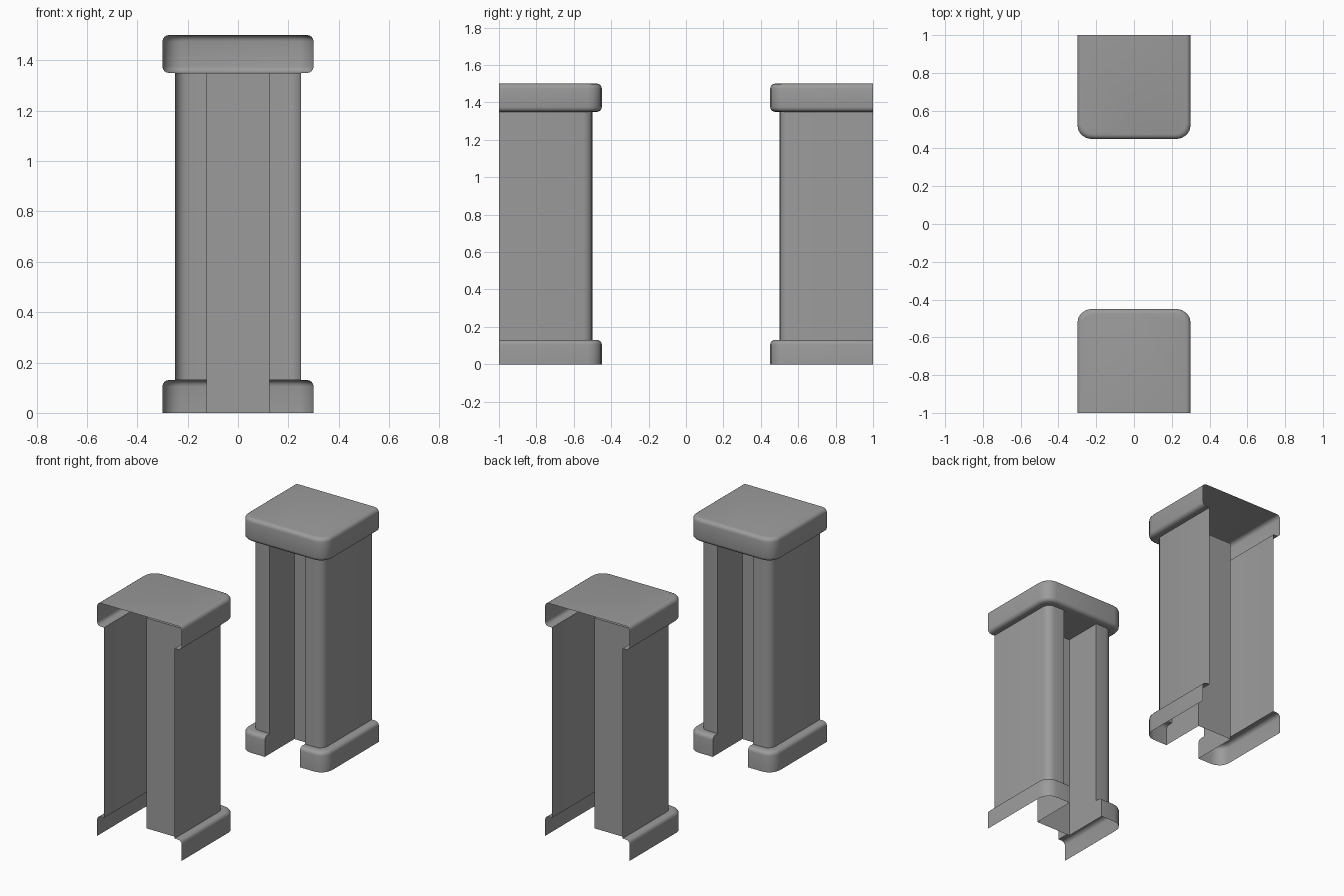
import bpy
import bmesh
from math import sin, cos, pi, radians

if "Cube" in bpy.data.objects:
    bpy.data.objects.remove(bpy.data.objects["Cube"], do_unlink=True)

STEPS = 4           # segments in each rounded corner
SHAFT, LIP = 0.25, 0.30
SLOT, SLOT_BACK = 0.125, 0.75
BASE_TOP, CAP_BOTTOM, CAP_TOP = 0.13, 1.35, 1.5
ROUND = 0.025
QUARTER = [i / STEPS * pi / 2 for i in range(STEPS + 1)]

grey = bpy.data.materials.new("plain grey")
grey.use_nodes = True
grey.diffuse_color = (0.33, 0.33, 0.33, 1)
grey.node_tree.nodes["Principled BSDF"].inputs["Base Color"].default_value = grey.diffuse_color


def plan(half, inner_x):
    """Half outline from the open end, round the corner, to inner_x."""
    front = SLOT_BACK - half
    r = 0.05 + (half - SHAFT) * 0.5
    arc = [(half - r + r * cos(a), front + r - r * sin(a)) for a in QUARTER]
    return [(half, 1.0)] + arc + [(inner_x, front)]


def loft(bm, rings, inner_x):
    rows = [[bm.verts.new((x, y, z)) for x, y in plan(half, inner_x)] for half, z in rings]
    for low, high in zip(rows, rows[1:]):
        for i in range(len(low) - 1):
            bm.faces.new((low[i], high[i], high[i + 1], low[i + 1]))
    return rows


def sheet(bm, points):
    bm.faces.new([bm.verts.new(p) for p in points])


def finish(name, bm):
    mesh = bpy.data.meshes.new(name)
    bm.to_mesh(mesh)
    bm.free()
    mesh.materials.append(grey)
    obj = bpy.data.objects.new(name, mesh)
    bpy.context.collection.objects.link(obj)
    bpy.ops.object.select_all(action="DESELECT")
    obj.select_set(True)
    bpy.context.view_layer.objects.active = obj
    bpy.ops.object.shade_smooth_by_angle(angle=radians(35))
    mirror = obj.modifiers.new("mirror", "MIRROR")
    mirror.use_axis = (True, True, False)


# Shaft and plinth: one open shell ending at the slot
bm = bmesh.new()
inner = LIP - ROUND
rings = [(LIP, 0)]
rings += [(inner + ROUND * cos(a), BASE_TOP - ROUND + ROUND * sin(a)) for a in QUARTER]
rings += [(SHAFT, BASE_TOP), (SHAFT, CAP_BOTTOM)]
rows = loft(bm, rings, SLOT)

# Slot side wall follows the plinth and shaft profile
ends = [row[-1] for row in rows]
corners = [bm.verts.new((SLOT, SLOT_BACK, z)) for z in (CAP_BOTTOM, 0)]
bm.faces.new(ends + corners)
finish("shaft_and_plinth", bm)

# Slot back panel
bm = bmesh.new()
sheet(bm, [(0, SLOT_BACK, 0), (SLOT, SLOT_BACK, 0),
           (SLOT, SLOT_BACK, CAP_BOTTOM), (0, SLOT_BACK, CAP_BOTTOM)])
finish("slot_back", bm)

# Slot ceiling under the cap
bm = bmesh.new()
sheet(bm, [(0, SHAFT * 2, CAP_BOTTOM), (0, SLOT_BACK, CAP_BOTTOM),
           (SLOT, SLOT_BACK, CAP_BOTTOM), (SLOT, SHAFT * 2, CAP_BOTTOM)])
finish("slot_ceiling", bm)

# Cap: rounded rim, open at the outer end and underneath
bm = bmesh.new()
rings = [(SHAFT, CAP_BOTTOM)]
rings += [(inner + ROUND * sin(a), CAP_BOTTOM + ROUND - ROUND * cos(a)) for a in QUARTER]
rings += [(inner + ROUND * cos(a), CAP_TOP - ROUND + ROUND * sin(a)) for a in QUARTER]
rows = loft(bm, rings, 0)
top = rows[-1] + [bm.verts.new((0, 1.0, CAP_TOP))]
bm.faces.new(top[::-1])
finish("cap", bm)
